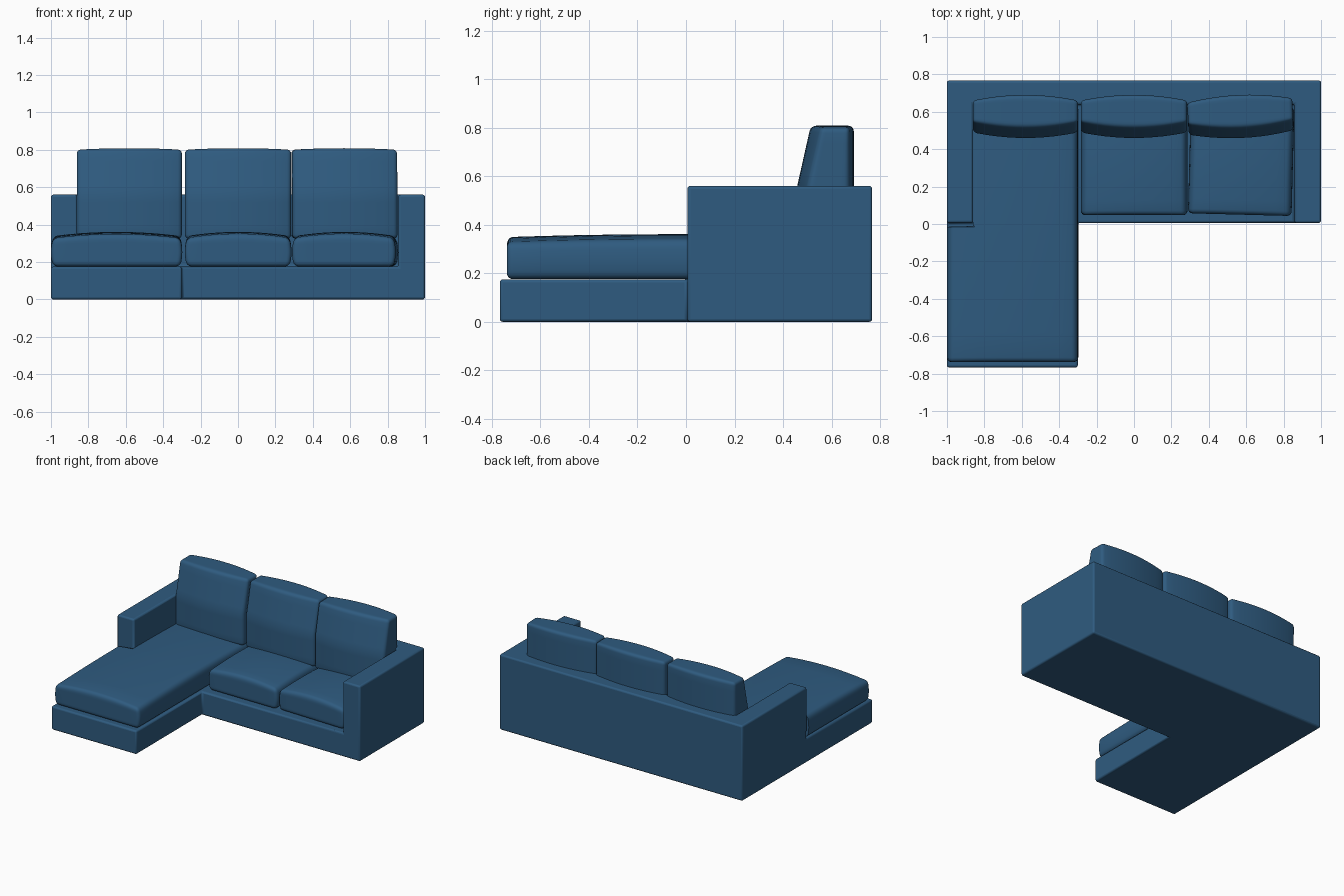
import bpy, bmesh, math
from mathutils import Vector, Matrix

if "Cube" in bpy.data.objects:
    bpy.data.objects.remove(bpy.data.objects["Cube"])

fabric = bpy.data.materials.new("blue_fabric")
fabric.diffuse_color = (0.028, 0.105, 0.215, 1)
fabric.use_nodes = True
fabric.node_tree.nodes["Principled BSDF"].inputs["Base Color"].default_value = fabric.diffuse_color


def finish(name, bm, bevel=0):
    bmesh.ops.recalc_face_normals(bm, faces=bm.faces)
    mesh = bpy.data.meshes.new(name)
    bm.to_mesh(mesh)
    bm.free()
    ob = bpy.data.objects.new(name, mesh)
    bpy.context.collection.objects.link(ob)
    mesh.materials.append(fabric)
    if bevel:
        mod = ob.modifiers.new("soft_edges", 'BEVEL')
        mod.width, mod.segments, mod.limit_method = bevel, 3, 'ANGLE'
    bpy.ops.object.select_all(action='DESELECT')
    ob.select_set(True)
    bpy.context.view_layer.objects.active = ob
    bpy.ops.object.shade_smooth_by_angle(angle=math.radians(35))
    return ob


def slice_at(bm, axis, pos):
    co, no = Vector(), Vector()
    co[axis], no[axis] = pos, 1
    bmesh.ops.bisect_plane(bm, geom=bm.verts[:] + bm.edges[:] + bm.faces[:],
                           plane_co=co, plane_no=no, dist=1e-5)


def cushion(name, lo, hi, r, warp, yaw=0, notch=None):
    """Rounded box whose points are then shifted by warp(u, v, w), each in -1..1."""
    lo, hi = Vector(lo), Vector(hi)
    mid, half = (lo + hi) / 2, (hi - lo) / 2
    bm = bmesh.new()
    bmesh.ops.create_cube(bm, size=2)
    bmesh.ops.scale(bm, vec=half, verts=bm.verts)
    for a in range(3):
        inner = half[a] - r
        cuts = [inner * (i / 5 - 1) for i in range(11)]
        cuts += [s * (half[a] - r * f) for s in (-1, 1) for f in (0.3, 0.6)]
        for c in cuts:
            slice_at(bm, a, c)
    if notch:
        for c in (notch[1] - mid.y, notch[1] - mid.y + 0.004):
            slice_at(bm, 1, c)
        slice_at(bm, 0, notch[0] - mid.x)
    for v in bm.verts:
        core = Vector([max(-(h - r), min(h - r, c)) for c, h in zip(v.co, half)])
        d = v.co - core
        p = core + d.normalized() * r
        v.co = p + Vector(warp(*[c / h for c, h in zip(p, half)]))
    bmesh.ops.rotate(bm, cent=(0, 0, 0), matrix=Matrix.Rotation(yaw, 3, 'Z'), verts=bm.verts)
    bmesh.ops.translate(bm, vec=mid, verts=bm.verts)
    if notch:  # the cushion narrows where it passes the arm
        for v in bm.verts:
            if v.co.y > notch[1] + 0.002:
                v.co.x = max(v.co.x, notch[0])
    return finish(name, bm)


# Frame: L-shaped base, two arms and a back as one solid block
xs, ys, zs = [-1, -0.86, -0.3, 0.858, 1], [-0.767, 0.006, 0.64, 0.767], [0, 0.175, 0.56]


def solid(i, j, k):
    if not (0 <= i < 4 and 0 <= j < 3 and 0 <= k < 2):
        return False
    if j == 0:
        return i < 2 and k == 0
    return k == 0 or j == 2 or i in (0, 3)


bm = bmesh.new()
for i in range(4):
    for j in range(3):
        for k in range(2):
            if not solid(i, j, k):
                continue
            for a in range(3):
                for s in (0, 1):
                    n = [i, j, k]
                    n[a] += 2 * s - 1
                    if solid(*n):
                        continue
                    quad = []
                    for p, q in ((0, 0), (1, 0), (1, 1), (0, 1)):
                        c = [i, j, k]
                        c[a] += s
                        c[(a + 1) % 3] += p
                        c[(a + 2) % 3] += q
                        quad.append(bm.verts.new((xs[c[0]], ys[c[1]], zs[c[2]])))
                    bm.faces.new(quad)
bmesh.ops.remove_doubles(bm, verts=bm.verts, dist=1e-4)
bmesh.ops.recalc_face_normals(bm, faces=bm.faces)
bmesh.ops.dissolve_limit(bm, angle_limit=0.02, verts=bm.verts, edges=bm.edges)
finish("frame", bm, 0.012)


# Seat cushions: crowned top, slightly pinched underneath
def seat_warp(u, v, w):
    top = max(w, 0)
    return (-0.012 * u * w * w, 0, top * (0.022 * (1 - u * u) + 0.012 * (1 - v * v)))


cushion("chaise_seat", (-1, -0.738, 0.176), (-0.298, 0.64, 0.327), 0.025, seat_warp,
        notch=(-0.86, -0.015))
cushion("middle_seat", (-0.284, 0.047, 0.176), (0.286, 0.64, 0.327), 0.025, seat_warp)
cushion("right_seat", (0.296, 0.05, 0.176), (0.85, 0.63, 0.327), 0.025, seat_warp,
        yaw=math.radians(-1.5))


# Back cushions: bowed front and rear, front leaning back towards the top
def back_warp(u, v, w):
    bow = 0.03 * (1 - u * u) * v
    lean = 0.055 * max(w, 0) * (1 - v) / 2
    return (0, bow + lean, 0.008 * (1 - u * u) * max(w, 0))


for name, x0, x1, yaw in (("left_back_cushion", -0.862, -0.3, 0),
                          ("middle_back_cushion", -0.284, 0.284, 0),
                          ("right_back_cushion", 0.288, 0.85, 2.5)):
    cushion(name, (x0, 0.49, 0.325), (x1, 0.66, 0.80), 0.022, back_warp,
            yaw=math.radians(yaw))
